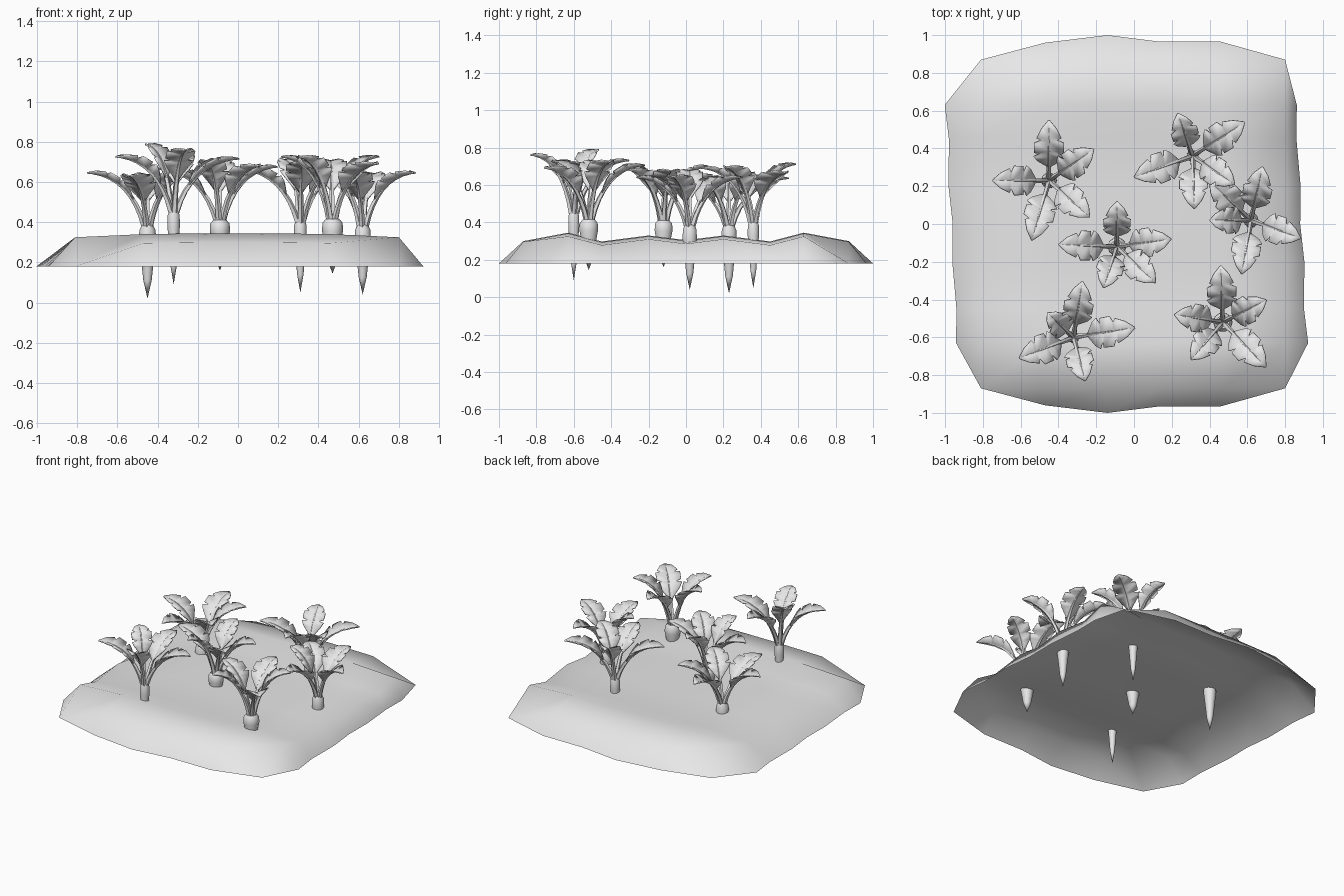
import bpy, bmesh, math
from mathutils import Vector

if "Cube" in bpy.data.objects:
    bpy.data.objects.remove(bpy.data.objects["Cube"], do_unlink=True)

grey = bpy.data.materials.new("plain grey")
grey.use_nodes = True
grey.diffuse_color = (0.8, 0.8, 0.8, 1)
grey.node_tree.nodes["Principled BSDF"].inputs["Base Color"].default_value = (0.8, 0.8, 0.8, 1)


def finish(bm, name, angle, recalc=True):
    """Turn a bmesh into a shaded object."""
    if recalc:
        bmesh.ops.recalc_face_normals(bm, faces=bm.faces[:])
    mesh = bpy.data.meshes.new(name)
    bm.to_mesh(mesh)
    bm.free()
    mesh.materials.append(grey)
    obj = bpy.data.objects.new(name, mesh)
    bpy.context.collection.objects.link(obj)
    bpy.ops.object.select_all(action='DESELECT')
    bpy.context.view_layer.objects.active = obj
    obj.select_set(True)
    bpy.ops.object.shade_smooth_by_angle(angle=math.radians(angle))
    return obj


def bridge(bm, a, b, closed=True):
    """Quads between two rows of vertices."""
    n = len(a)
    for i in range(n if closed else n - 1):
        j = (i + 1) % n
        bm.faces.new((a[i], a[j], b[j], b[i]))


# Soil: an open ridged sheet whose rim drops to a lower level
def build_soil():
    columns = [-0.92, -0.81, -0.47, -0.14, 0.14, 0.46, 0.80, 0.92]
    ridges = [(0, 0.305), (0.2, 0.33), (0.45, 0.298), (0.63, 0.345), (0.87, 0.30), (1, 0.18)]
    rows = [(-y, z) for y, z in ridges[:0:-1]] + ridges
    rim = [0.87, 0.87, 0.96, 1, 0.965, 0.965, 0.87, 0.87]
    last, end = len(columns) - 1, len(rows) - 1
    bm = bmesh.new()
    grid = {}
    for i, x in enumerate(columns):
        for j, (y, z) in enumerate(rows):
            near_end, side = j in (1, end - 1), i in (0, last)
            if side and (near_end or j in (0, end)) or i in (1, last - 1) and j in (0, end):
                continue
            if j in (0, end):
                y = math.copysign(rim[i], y)
            if side:
                x, z = x + 0.012 * math.cos(j * math.pi) * math.copysign(1, x) - 0.01, 0.18
            elif i in (1, last - 1):
                z = 0.18 if near_end else z - 0.02
            elif j not in (0, end):
                z -= 0.02 * x * x
            grid[i, j] = bm.verts.new((x, y, z))
    for i in range(last):
        for j in range(end):
            keys = ((i, j), (i + 1, j), (i + 1, j + 1), (i, j + 1))
            corners = [grid[k] for k in keys if k in grid]
            if len(corners) > 2:
                bm.faces.new(corners)
    finish(bm, "soil", 80, recalc=False)


# Root: a lathed taper with a rounded shoulder
def build_root(name, x, y, tip, crown, radius, sides=10):
    profile = [(0.25, 0.5), (0.55, 0.77), (0.78, 1), (0.93, 0.97), (1, 0.68)]
    bm = bmesh.new()
    rings = []
    for h, r in profile:
        ring = []
        for k in range(sides):
            a = math.tau * k / sides
            ring.append(bm.verts.new((x + radius * r * math.cos(a), y + radius * r * math.sin(a),
                                      tip + (crown - tip) * h)))
        rings.append(ring)
    for a, b in zip(rings, rings[1:]):
        bridge(bm, a, b)
    point = bm.verts.new((x, y, tip))
    for k in range(sides):
        bm.faces.new((point, rings[0][(k + 1) % sides], rings[0][k]))
    bm.faces.new(rings[-1])
    finish(bm, name, 45)


def leaf_frame(base, angle, reach, rise):
    """Return a function giving point, side and upward normal along an arching leaf."""
    out = Vector((math.cos(angle), math.sin(angle), 0))
    up = Vector((0, 0, 1))
    side = up.cross(out)
    p0 = base + out * 0.014 - up * 0.01
    p1 = base + out * reach * 0.28 + up * rise * 0.95
    p2 = base + out * reach + up * rise

    def at(t):
        point = p0 * (1 - t) ** 2 + p1 * 2 * t * (1 - t) + p2 * t * t
        tangent = ((p1 - p0) * (1 - t) + (p2 - p1) * t).normalized()
        return point, side, tangent.cross(side)
    return at


# Stalk: a tapering tube that carries on as the midrib
def add_stalk(bm, at, sides=5, steps=8):
    previous = None
    for s in range(steps + 1):
        t = 0.95 * s / steps
        point, side, normal = at(t)
        r = 0.013 * (1 - t) + 0.003
        ring = [bm.verts.new(point + side * r * math.cos(math.tau * k / sides)
                             + normal * r * math.sin(math.tau * k / sides)) for k in range(sides)]
        if previous:
            bridge(bm, previous, ring)
        else:
            bm.faces.new(ring[::-1])
        previous = ring
    bm.faces.new(previous)


# Blade: a cupped strip with notched edges
def add_blade(bm, at, half_width):
    outline = [(0, 0.06), (0.12, 0.38), (0.25, 0.78), (0.36, 1), (0.40, 0.55), (0.43, 0.95),
               (0.62, 0.97), (0.66, 0.55), (0.70, 0.8), (0.86, 0.5), (1, 0.03)]
    previous = None
    for s, w in outline:
        point, side, normal = at(0.3 + 0.7 * s)
        w *= half_width
        row = [bm.verts.new(point + side * w * k + normal * 0.35 * w * abs(k)) for k in (-1, 0, 1)]
        if previous:
            bridge(bm, previous, row, closed=False)
        previous = row


# Each plant: x, y, root tip, crown height, root radius, leaf rise, (angle, reach) per leaf
plants = {
    "back_right": (-0.45, 0.23, 0.02, 0.385, 0.042, 0.27,
                   ((90, 0.32), (35, 0.29), (-42, 0.29), (-106, 0.33), (180, 0.30))),
    "back_left": (0.31, 0.36, 0.05, 0.41, 0.032, 0.28,
                  ((109, 0.24), (33, 0.33), (-34, 0.27), (-88, 0.28), (-160, 0.33))),
    "middle_left": (0.62, 0.02, 0.04, 0.385, 0.04, 0.26,
                    ((78, 0.29), (-20, 0.28), (-100, 0.29), (180, 0.22), (137, 0.30))),
    "middle": (-0.09, -0.12, 0.16, 0.41, 0.05, 0.27,
               ((90, 0.24), (8, 0.29), (-43, 0.28), (-108, 0.23), (178, 0.31))),
    "front_right": (-0.32, -0.60, 0.09, 0.46, 0.031, 0.28,
                    ((81, 0.30), (9, 0.33), (-75, 0.24), (-159, 0.31), (137, 0.19))),
    "front_left": (0.47, -0.52, 0.145, 0.415, 0.052, 0.30,
                   ((92, 0.30), (27, 0.26), (-46, 0.33), (-130, 0.26), (171, 0.26))),
}

build_soil()
for place, (x, y, tip, crown, radius, rise, leaves) in plants.items():
    build_root(place + "_root", x, y, tip, crown, radius)
    stalks, blades = bmesh.new(), bmesh.new()
    for angle, reach in leaves:
        # Shorter leaves stand more upright
        at = leaf_frame(Vector((x, y, crown)), math.radians(angle), reach,
                        rise + (0.28 - reach) * 0.5)
        add_stalk(stalks, at)
        add_blade(blades, at, 0.05 + 0.1 * reach)
    finish(stalks, place + "_stalks", 50)
    leaf = finish(blades, place + "_leaves", 30, recalc=False)
    solid = leaf.modifiers.new("thickness", 'SOLIDIFY')
    solid.thickness = 0.007
    solid.offset = 0
